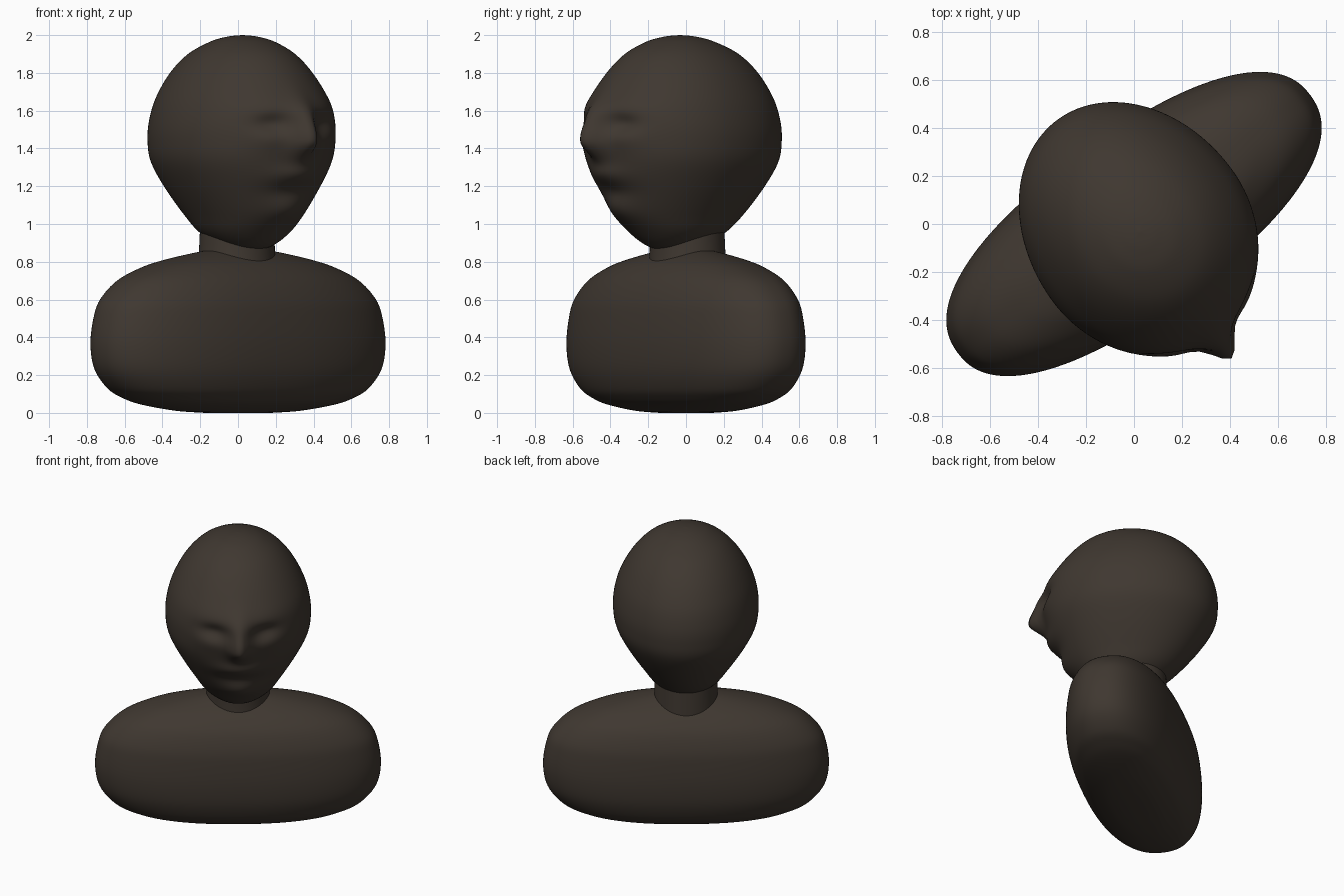
import bpy
import bmesh
import math

cube = bpy.data.objects.get("Cube")
if cube:
    bpy.data.objects.remove(cube, do_unlink=True)

TURN = math.radians(36)  # the bust is turned about the vertical axis

clay = bpy.data.materials.new("dark_brown_clay")
clay.use_nodes = True
clay.diffuse_color = (0.05, 0.039, 0.03, 1)
clay.node_tree.nodes["Principled BSDF"].inputs["Base Color"].default_value = clay.diffuse_color


def smooth_rings(rings, steps):
    """Catmull-Rom interpolation through the key rings."""
    out = []
    for i in range(len(rings) - 1):
        a, b = rings[max(i - 1, 0)], rings[i]
        c, d = rings[i + 1], rings[min(i + 2, len(rings) - 1)]
        for k in range(steps):
            t = k / steps
            out.append([0.5 * (2 * q + (r - p) * t + (2 * p - 5 * q + 4 * r - s) * t * t
                               + (3 * q - p - 3 * r + s) * t ** 3)
                        for p, q, r, s in zip(a, b, c, d)])
    return out + [list(rings[-1])]


def signed_power(value, power):
    return math.copysign(abs(value) ** power, value)


def loft(name, rings, steps=8, sides=96, shift=0, power=2, relief=None):
    """Stack rings of (z, half width, back reach, front reach); front is -y.
    shift moves the widest line forward, power squares off the oval."""
    bm = bmesh.new()
    loops = []
    for z, w, back, front in smooth_rings(rings, steps):
        mid = (front - back) / 2 + shift * w
        loop = []
        for k in range(sides):
            ang = 2 * math.pi * k / sides
            c = signed_power(math.cos(ang), 2 / power)
            x = w * signed_power(math.sin(ang), 2 / power)
            f = mid + c * ((front - mid) if c > 0 else (back + mid))
            if relief and c > 0:
                f += relief(x, z) * min(1, 2 * c)
            loop.append(bm.verts.new((x, -f, z)))
        loops.append(loop)
    for low, high in zip(loops, loops[1:]):
        for k in range(sides):
            n = (k + 1) % sides
            bm.faces.new((low[k], low[n], high[n], high[k]))
    bm.faces.new(loops[0])
    bm.faces.new(loops[-1])
    bmesh.ops.recalc_face_normals(bm, faces=bm.faces)
    mesh = bpy.data.meshes.new(name)
    bm.to_mesh(mesh)
    bm.free()
    mesh.materials.append(clay)
    mesh.polygons.foreach_set("use_smooth", [True] * len(mesh.polygons))
    obj = bpy.data.objects.new(name, mesh)
    obj.rotation_euler.z = TURN
    bpy.context.collection.objects.link(obj)


def bump(x, z, cx, cz, sx, sz):
    return math.exp(-((x - cx) / sx) ** 2 - ((z - cz) / sz) ** 2)


def face_relief(x, z):
    """Soft facial features raised from or pressed into the head."""
    ax = abs(x)
    # nose: long slope above the tip, short one below
    out = 0.115 * bump(x, z, 0, 1.44, 0.07, 0.16 if z > 1.44 else 0.085)
    # brow, eye sockets and eyelids
    out += 0.02 * bump(x, z, 0, 1.61, 0.3, 0.07)
    out -= 0.035 * bump(ax, z, 0.16, 1.53, 0.09, 0.05)
    out += 0.012 * bump(ax, z, 0.18, 1.45, 0.1, 0.06)
    # lips, crease below them, and chin
    out += 0.03 * bump(x, z, 0, 1.26, 0.14, 0.05)
    out -= 0.012 * bump(x, z, 0, 1.17, 0.14, 0.04)
    out += 0.025 * bump(x, z, 0, 1.07, 0.12, 0.06)
    return out


# torso: a full oval pillow, broad across the shoulders
torso_profile = [(0, 0.22), (0.012, 0.43), (0.045, 0.66), (0.08, 0.785), (0.13, 0.885),
                 (0.23, 0.972), (0.36, 1), (0.5, 0.98), (0.6, 0.935), (0.7, 0.82),
                 (0.77, 0.655), (0.81, 0.5), (0.85, 0.28), (0.87, 0.11), (0.873, 0.01)]
loft("torso", [(z, 0.909 * s, 0.365 * s, 0.365 * s) for z, s in torso_profile],
     steps=6, sides=128, power=2.3)

# neck: short, slightly flared cylinder
loft("neck", [(0.75, 0.208, 0.215, 0.195), (0.85, 0.202, 0.21, 0.19),
              (1.05, 0.195, 0.2, 0.19)], steps=4, sides=64)

# head: egg narrowing to the jaw
loft("head", [(0.86, 0.01, -0.09, 0.11), (0.88, 0.115, 0.07, 0.22),
              (0.95, 0.215, 0.21, 0.32), (1.05, 0.285, 0.325, 0.415),
              (1.2, 0.38, 0.445, 0.5), (1.33, 0.445, 0.52, 0.555),
              (1.44, 0.463, 0.538, 0.575), (1.55, 0.455, 0.53, 0.575),
              (1.67, 0.42, 0.49, 0.535),
              (1.8, 0.35, 0.405, 0.445), (1.9, 0.262, 0.295, 0.345),
              (1.965, 0.16, 0.155, 0.225), (1.992, 0.075, 0.05, 0.125),
              (2, 0.004, -0.036, 0.044)], shift=0.08, relief=face_relief)
